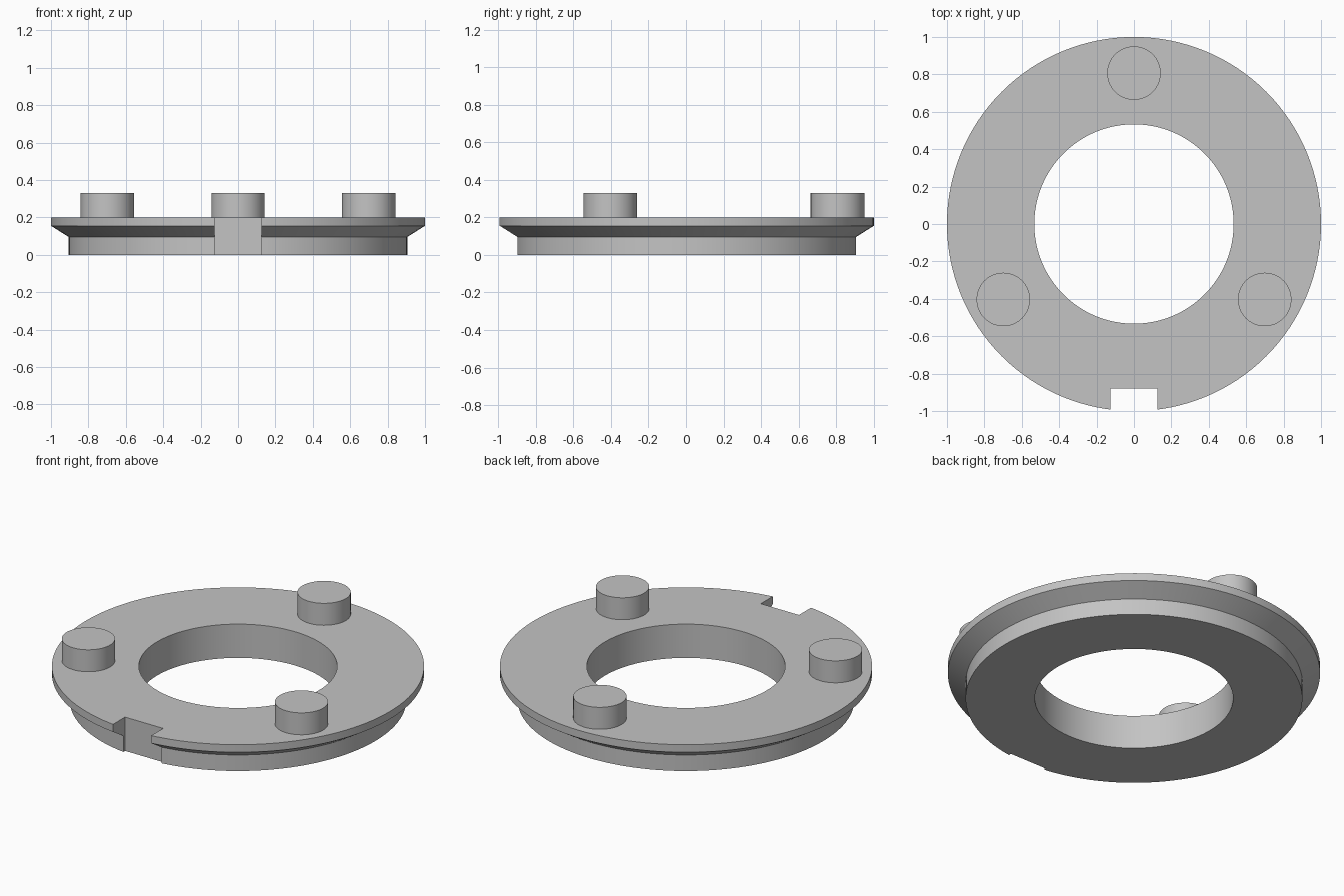
import bpy
import bmesh
import math
from mathutils import Matrix, Vector

cube = bpy.data.objects.get("Cube")
if cube:
    bpy.data.objects.remove(cube, do_unlink=True)

grey = bpy.data.materials.new("plain_grey")
grey.use_nodes = True
colour = (0.55, 0.55, 0.55, 1)
grey.diffuse_color = colour
grey.node_tree.nodes["Principled BSDF"].inputs["Base Color"].default_value = colour


def add_object(name, bm):
    bmesh.ops.recalc_face_normals(bm, faces=bm.faces)
    mesh = bpy.data.meshes.new(name)
    bm.to_mesh(mesh)
    bm.free()
    mesh.materials.append(grey)
    obj = bpy.data.objects.new(name, mesh)
    bpy.context.collection.objects.link(obj)
    return obj


def select_only(obj):
    bpy.ops.object.select_all(action="DESELECT")
    obj.select_set(True)
    bpy.context.view_layer.objects.active = obj


def lathe(name, profile, steps):
    """Revolve a closed (radius, height) outline around z."""
    bm = bmesh.new()
    rings = []
    for i in range(steps):
        turn = Matrix.Rotation(math.tau * i / steps, 3, "Z")
        rings.append([bm.verts.new(turn @ Vector((r, 0, z))) for r, z in profile])
    n = len(profile)
    for i in range(steps):
        a, b = rings[i], rings[(i + 1) % steps]
        for j in range(n):
            k = (j + 1) % n
            bm.faces.new((a[j], b[j], b[k], a[k]))
    return add_object(name, bm)


def cut_notch(target, angle, floor, width):
    """Cut a straight-sided notch inward from the rim to the floor distance."""
    bm = bmesh.new()
    bmesh.ops.create_cube(bm, size=1)
    bm.transform(Matrix.Rotation(angle, 4, "Z")
                 @ Matrix.Translation((floor + 0.5, 0, 0.1))
                 @ Matrix.Diagonal((1, width, 1, 1)))
    cutter = add_object("notch_cutter", bm)
    cutter.hide_render = True
    mod = target.modifiers.new("notch", "BOOLEAN")
    mod.operation = "DIFFERENCE"
    mod.solver = "EXACT"
    mod.object = cutter
    select_only(target)
    bpy.ops.object.modifier_apply(modifier=mod.name)
    bpy.data.objects.remove(cutter, do_unlink=True)


# Flanged ring with undercut rim
ring = lathe("flanged_ring", [(0.533, 0), (0.905, 0), (0.905, 0.095),
                              (1, 0.155), (1, 0.2), (0.533, 0.2)], 128)

# Small front keyway and wide rear-right notch
cut_notch(ring, math.radians(-90), 0.88, 0.25)
cut_notch(ring, math.radians(135), 0.718, 0.46)
parts = [ring]

# Three round studs on the top face
for name, degrees in (("back_stud", 90), ("right_stud", 210), ("left_stud", 330)):
    a = math.radians(degrees)
    bm = bmesh.new()
    bmesh.ops.create_cone(bm, cap_ends=True, segments=64, radius1=0.143,
                          radius2=0.143, depth=0.14)
    bm.transform(Matrix.Translation((0.807 * math.cos(a), 0.807 * math.sin(a), 0.26)))
    parts.append(add_object(name, bm))

# Smooth round walls, sharp edges
for part in parts:
    select_only(part)
    bpy.ops.object.shade_smooth_by_angle(angle=math.radians(25))
